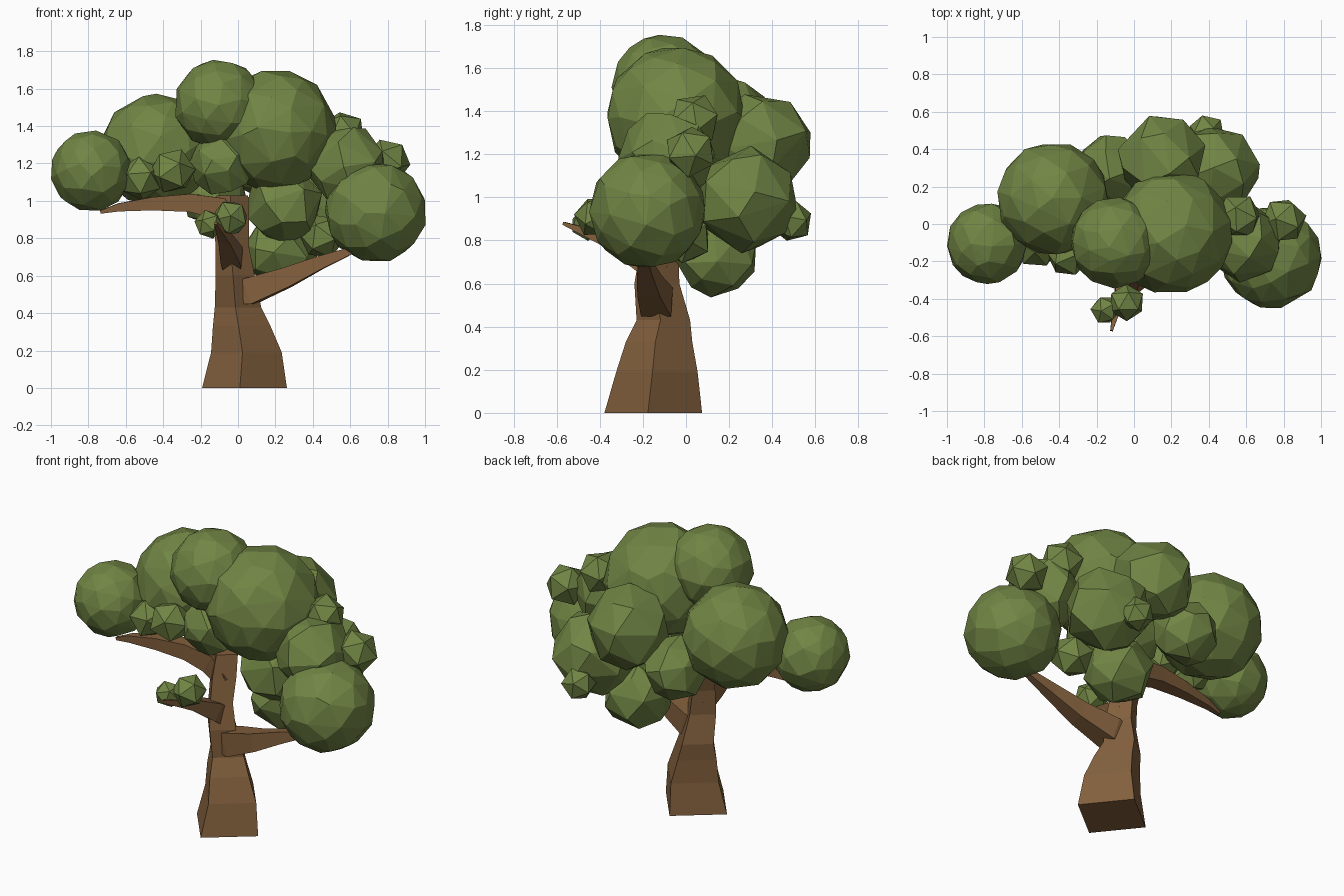
import bpy, bmesh, math, random
from mathutils import Vector, Euler

if "Cube" in bpy.data.objects:
    bpy.data.objects.remove(bpy.data.objects["Cube"])

random.seed(4)


def material(name, rgb):
    m = bpy.data.materials.new(name)
    m.diffuse_color = (*rgb, 1)
    m.use_nodes = True
    m.node_tree.nodes["Principled BSDF"].inputs["Base Color"].default_value = m.diffuse_color
    return m


LEAF = material("leaf green", (0.165, 0.235, 0.058))
BARK = material("bark brown", (0.225, 0.116, 0.047))


def add_object(name, bm, mat):
    bmesh.ops.recalc_face_normals(bm, faces=bm.faces)
    mesh = bpy.data.meshes.new(name)
    bm.to_mesh(mesh)
    bm.free()
    mesh.materials.append(mat)
    ob = bpy.data.objects.new(name, mesh)
    bpy.context.collection.objects.link(ob)
    return ob


def limb(name, path, flat_rings=False, turn=0.0):
    """Four-sided tapering limb through (x, y, z, radius) points."""
    bm = bmesh.new()
    pts = [Vector(p[:3]) for p in path]
    rings = []
    for i, p in enumerate(pts):
        if flat_rings:
            u, v = Vector((1, 0, 0)), Vector((0, 1, 0))
        else:
            d = (pts[min(i + 1, len(pts) - 1)] - pts[max(i - 1, 0)]).normalized()
            u = d.cross(Vector((0, 0, 1))).normalized()
            v = u.cross(d)
        r = path[i][3]
        rings.append([bm.verts.new(p + r * (u * math.cos(a) + v * math.sin(a)))
                      for a in (turn + k * math.pi / 2 for k in range(4))])
    for a, b in zip(rings, rings[1:]):
        for k in range(4):
            bm.faces.new((a[k], a[(k + 1) % 4], b[(k + 1) % 4], b[k]))
    bm.faces.new(rings[0])
    bm.faces.new(rings[-1])
    return add_object(name, bm, BARK)


def clump(name, x, y, z, r, subdiv, ratio):
    """Faceted leaf ball, decimated for irregular flat faces."""
    bm = bmesh.new()
    bmesh.ops.create_icosphere(bm, subdivisions=subdiv, radius=r)
    rot = Euler([random.uniform(0, 6.28) for _ in range(3)]).to_matrix()
    bmesh.ops.rotate(bm, verts=bm.verts, matrix=rot)
    ob = add_object(name, bm, LEAF)
    ob.location = (x, y, z)
    if ratio < 1:
        ob.modifiers.new("facets", "DECIMATE").ratio = ratio


# Trunk: twisted square section, flared at the foot
limb("trunk", [(0.035, -0.152, 0, 0.228), (0.045, -0.135, 0.19, 0.19),
               (0.02, -0.125, 0.33, 0.155), (0.0, -0.105, 0.43, 0.125),
               (-0.015, -0.135, 0.6, 0.105), (-0.03, -0.125, 0.75, 0.09),
               (-0.035, -0.09, 0.9, 0.095), (-0.03, -0.07, 1.03, 0.085)],
     flat_rings=True, turn=-0.11)

# Branches, each starting inside the trunk
limb("left_branch", [(-0.01, -0.1, 0.86, 0.06), (-0.1, -0.1, 0.96, 0.085),
                     (-0.26, -0.11, 0.99, 0.068), (-0.46, -0.12, 0.985, 0.05),
                     (-0.64, -0.13, 0.965, 0.03), (-0.735, -0.135, 0.94, 0.012)], turn=0.8)
limb("right_branch", [(-0.04, -0.12, 0.5, 0.07), (0.06, -0.135, 0.515, 0.1),
                      (0.26, -0.17, 0.59, 0.075), (0.44, -0.19, 0.67, 0.05),
                      (0.62, -0.2, 0.74, 0.025)], turn=0.8)
limb("front_twig", [(-0.02, -0.11, 0.64, 0.07), (-0.035, -0.2, 0.71, 0.075),
                    (-0.07, -0.36, 0.8, 0.045), (-0.12, -0.57, 0.88, 0.01)], turn=0.8)

# Large crown clumps: x, y, z, radius
LARGE = [(-0.785, -0.105, 1.16, 0.215), (-0.435, 0.135, 1.27, 0.3),
         (-0.1, -0.1, 1.515, 0.24), (0.2, -0.045, 1.375, 0.325),
         (0.735, -0.18, 0.94, 0.27)]
# Medium clumps filling the back, right and underside
MEDIUM = [(0.58, -0.09, 1.19, 0.215), (0.15, 0.35, 1.25, 0.235),
          (0.43, 0.28, 0.99, 0.24), (0.23, 0.14, 0.735, 0.195),
          (0.25, 0.0, 0.98, 0.205), (-0.085, -0.13, 1.195, 0.17),
          (-0.13, 0.29, 1.05, 0.185)]
# Small tufts
SMALL = [(0.56, 0.04, 1.36, 0.125), (0.8, 0.02, 1.21, 0.125),
         (0.39, 0.49, 0.89, 0.1), (0.45, 0.0, 0.81, 0.125),
         (-0.35, -0.16, 1.16, 0.125), (-0.52, -0.12, 1.12, 0.12),
         (-0.04, -0.42, 0.91, 0.1), (-0.155, -0.46, 0.875, 0.08)]
for label, group, subdiv, ratio in (("large_clump", LARGE, 3, 0.35),
                                    ("medium_clump", MEDIUM, 2, 0.55),
                                    ("small_tuft", SMALL, 1, 1)):
    for n, c in enumerate(group, 1):
        clump(f"{label}_{n}", *c, subdiv, ratio)
